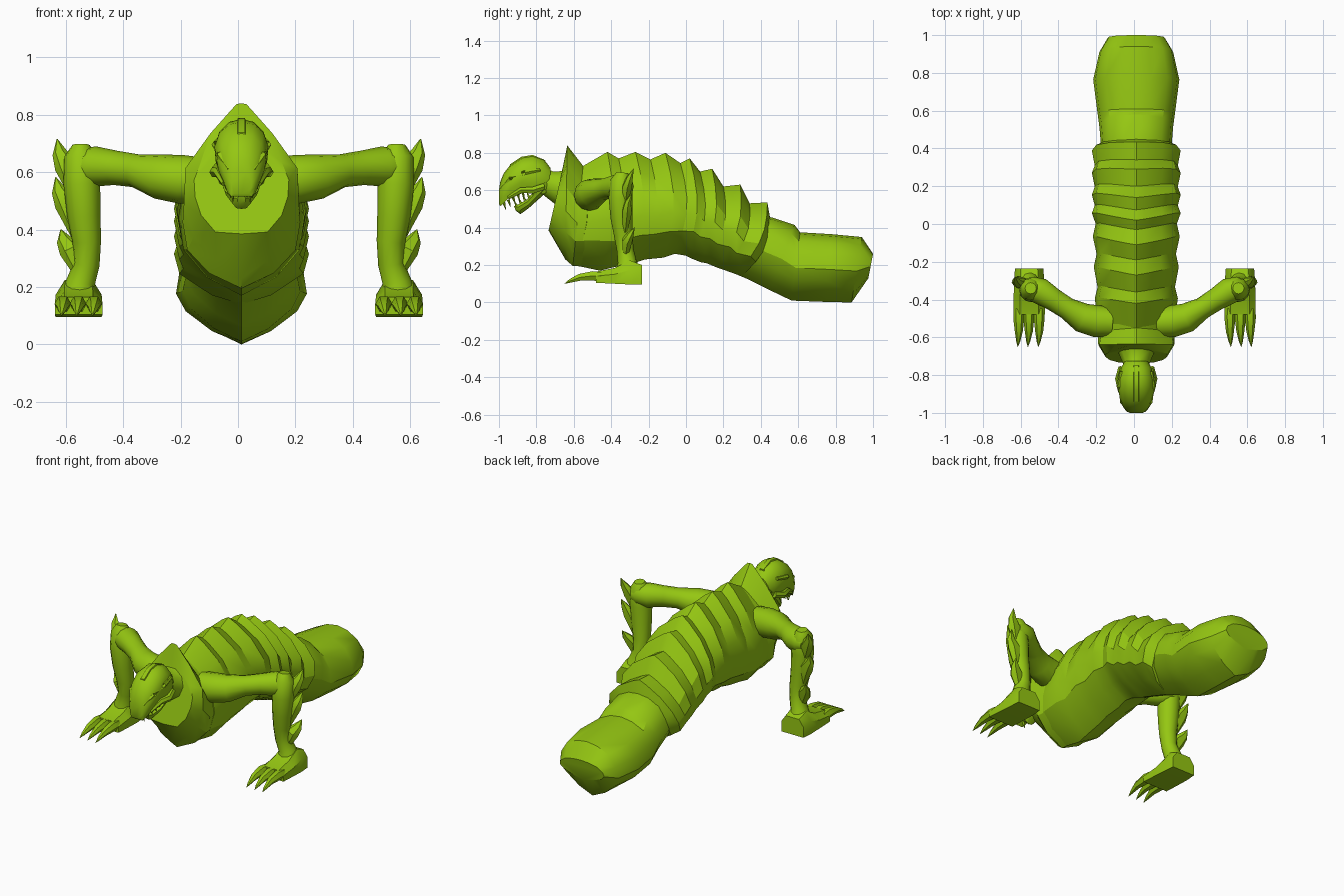
import bpy, bmesh, math
from mathutils import Vector

CX = 0.012  # body centre line
green = bpy.data.materials.new("lime_green")
green.diffuse_color = (0.30, 0.57, 0.006, 1)


def loft(name, rings, angle=35):
    """Skin a list of closed rings and cap both ends."""
    bm = bmesh.new()
    loops = [[bm.verts.new(p) for p in r] for r in rings]
    n = len(loops[0])
    for a, b in zip(loops, loops[1:]):
        for i in range(n):
            j = (i + 1) % n
            bm.faces.new((a[i], a[j], b[j], b[i]))
    bm.faces.new(loops[0])
    bm.faces.new(loops[-1])
    bmesh.ops.recalc_face_normals(bm, faces=bm.faces)
    me = bpy.data.meshes.new(name)
    bm.to_mesh(me)
    bm.free()
    me.materials.append(green)
    me.shade_smooth()
    me.set_sharp_from_angle(angle=math.radians(angle))
    ob = bpy.data.objects.new(name, me)
    bpy.context.collection.objects.link(ob)
    return ob


def tube(name, path, sides=10, flat=1.0):
    """Round limb through (x, y, z, radius) points; flat squeezes one axis."""
    pts = [Vector(p[:3]) for p in path]
    rings = []
    for i, p in enumerate(pts):
        t = (pts[min(i + 1, len(pts) - 1)] - pts[max(i - 1, 0)]).normalized()
        u = t.cross(Vector((0, 1, 0.01)) if abs(t.y) < 0.8 else Vector((0, 0, 1))).normalized()
        v = t.cross(u)
        r = path[i][3]
        rings.append([p + u * r * math.cos(a) + v * r * flat * math.sin(a)
                      for a in (2 * math.pi * k / sides for k in range(sides))])
    return loft(name, rings)


def section(yt, zt, yb, zb, w, half, sweep=0.0):
    """Ring leaning from a bottom point to a top point, flanks swept back."""
    pts = half + [(-x, f) for x, f in half[-2:0:-1]]
    return [Vector((CX + x * w, yb + (yt - yb) * f + sweep * math.sin(math.pi * f),
                    zb + (zt - zb) * f)) for x, f in pts]


# Body: plated segments, each valley followed by a flared rim
BODY = [(0, 1), (.2, .95), (.6, .81), (.9, .62), (1, .43), (.92, .25), (.55, .1), (0, 0)]
TAIL = [(0, 1), (.35, .97), (.72, .87), (.95, .68), (1, .48), (.85, .31), (.45, .12), (0, 0)]
segments = [
    (-.55, .73, -.60, .20, .20), (-.42, .805, -.46, .17, .22),
    (-.36, .77, -.40, .185, .205), (-.27, .805, -.28, .21, .225),
    (-.19, .765, -.22, .23, .21), (-.11, .80, -.12, .24, .23),
    (-.03, .745, -.06, .26, .215), (.02, .77, 0, .25, .235),
    (.075, .70, .03, .235, .22), (.14, .715, .08, .215, .235),
    (.20, .62, .11, .21, .22), (.29, .63, .17, .185, .235),
    (.34, .53, .20, .175, .22), (.435, .535, .27, .15, .235),
    (.45, .45, .30, .14, .185)]
loft("plated_body", [section(*s, BODY, .05) for s in segments], 28)

# Chest: blunt front, flared collar, keel running back under the body
CHEST = [(0, 1), (.45, .93), (.85, .77), (1, .58), (.98, .4), (.85, .2), (.55, .02), (0, 0)]
COLLAR = [(0, 1), (.09, .995), (.55, .83), (1, .63), (1.03, .42), (.85, .24), (.45, .1), (0, 0)]
loft("chest", [section(-.66, .71, -.735, .385, .165, CHEST),
               section(-.635, .84, -.645, .23, .195, COLLAR),
               section(-.55, .73, -.605, .195, .205, BODY),
               section(-.46, .74, -.50, .19, .19, BODY)], 28)

# Tail
tail = [(.40, .46, .27, .15, .18), (.46, .455, .33, .125, .185), (.58, .415, .45, .065, .195),
        (.61, .375, .565, .01, .205), (.78, .365, .75, .003, .228),
        (.94, .35, .885, 0, .195), (1.0, .26, .975, .13, .15)]
loft("tail", [section(*s, TAIL) for s in tail], 32)

# Neck
tube("neck", [(CX, -.62, .61, .11), (CX, -.68, .615, .095), (CX, -.74, .64, .07),
              (CX, -.79, .67, .065)], 10)

# Skull with an overhanging upper jaw
SKULL = [(0, 1), (.45, .95), (.82, .78), (1, .5), (.95, .25), (.75, 0), (0, 0)]
skull = [(-.725, .72, .60, .06), (-.76, .765, .58, .08), (-.82, .785, .585, .094),
         (-.88, .775, .60, .094), (-.94, .735, .565, .085), (-.975, .69, .53, .066),
         (-.993, .645, .515, .05), (-1.0, .60, .525, .035)]
loft("skull", [section(y, zt, y, zb, w, SKULL) for y, zt, zb, w in skull])

# Lower jaw, hinged open
JAW = [(0, 1), (.7, 1), (1, .75), (.9, .35), (.5, .05), (0, 0)]
jaw = [(-.755, .66, .59, .075), (-.80, .61, .55, .08), (-.85, .55, .505, .06),
       (-.895, .525, .472, .035), (-.92, .515, .49, .015)]
loft("lower_jaw", [section(y, zt, y + .01, zb, w, JAW) for y, zt, zb, w in jaw])

# Raised crown strip
loft("crown_ridge", [[Vector((CX + x, y, z + dz)) for x, dz in
                      ((-.02, -.02), (-.012, .004), (.012, .004), (.02, -.02))]
                     for y, z in ((-.75, .755), (-.82, .785), (-.88, .775), (-.94, .735))])

for s, side in ((1, "right"), (-1, "left")):
    X = lambda x: .003 + s * x

    # Cheek bones and brow
    tube(side + "_cheek", [(CX + s * .075, -.76, .62, .02), (CX + s * .092, -.82, .60, .02),
                           (CX + s * .08, -.88, .60, .018), (CX + s * .06, -.95, .56, .01)], 6)
    tube(side + "_brow", [(CX + s * .08, -.78, .71, .01), (CX + s * .09, -.86, .695, .014),
                          (CX + s * .075, -.94, .66, .013), (CX + s * .04, -.985, .61, .01)], 6)

    # Teeth on both jaws
    for k in range(5):
        t = k / 4
        y, x = -.975 + .10 * t, CX + s * (.03 + .035 * t)
        z = .535 + .06 * t
        tube(f"{side}_upper_tooth_{k}", [(x, y, z, .009), (x, y + .012, z - .04, .001)], 5)
        y, x = -.905 + .09 * t, CX + s * (.015 + .045 * t)
        z = .515 + .06 * t
        tube(f"{side}_lower_tooth_{k}", [(x, y, z, .008), (x, y - .015, z + .032, .001)], 5)

    # Upper arm and forearm
    tube(side + "_upper_arm", [(X(p[0]),) + p[1:] for p in (
        (.12, -.52, .57, .08), (.20, -.515, .575, .085), (.28, -.495, .585, .078),
        (.36, -.445, .605, .058), (.43, -.40, .615, .06), (.50, -.355, .62, .07),
        (.56, -.335, .62, .06), (.59, -.32, .62, .035))], 12)
    tube(side + "_forearm", [(X(p[0]),) + p[1:] for p in (
        (.55, -.34, .695, .03), (.55, -.345, .655, .058), (.547, -.35, .56, .064),
        (.54, -.345, .45, .058), (.53, -.335, .36, .05), (.53, -.325, .28, .045),
        (.55, -.315, .22, .05), (.555, -.31, .17, .066))], 12)

    # Blades up the outside of the forearm
    for k, (x0, z0, x1, z1, tx, tz, y) in enumerate((
            (.575, .53, .60, .62, .633, .715, -.28),
            (.565, .38, .60, .49, .638, .582, -.29),
            (.55, .24, .585, .33, .62, .40, -.275))):
        tube(f"{side}_blade_{k}", [(X(x0), -.325, z0, .02), (X(x1), -.315, z1, .042),
                                   (X((x1 + tx) / 2 + .008), y - .02, (z1 + tz) / 2, .026),
                                   (X(tx), y, tz, .002)], 6, .7)

    # Foot: wedge-shaped palm
    palm = [(-.235, .096, .20, .075), (-.30, .096, .225, .08), (-.38, .10, .185, .082),
            (-.48, .105, .165, .083)]
    loft(side + "_foot", [[Vector((X(.558 + u * w), y, zb + (zt - zb) * f)) for u, f in
                           ((-1, 0), (-1, .6), (-.6, 1), (.6, 1), (1, .6), (1, 0))]
                          for y, zb, zt, w in palm])

    # Three tapering claws
    for k, x in enumerate((.505, .56, .613)):
        tube(f"{side}_claw_{k}", [(X(x), -.45, .137, .028), (X(x), -.50, .142, .029),
                                  (X(x), -.57, .134, .021), (X(x + .003), -.62, .115, .011),
                                  (X(x + .005), -.65, .10, .001)], 6)
